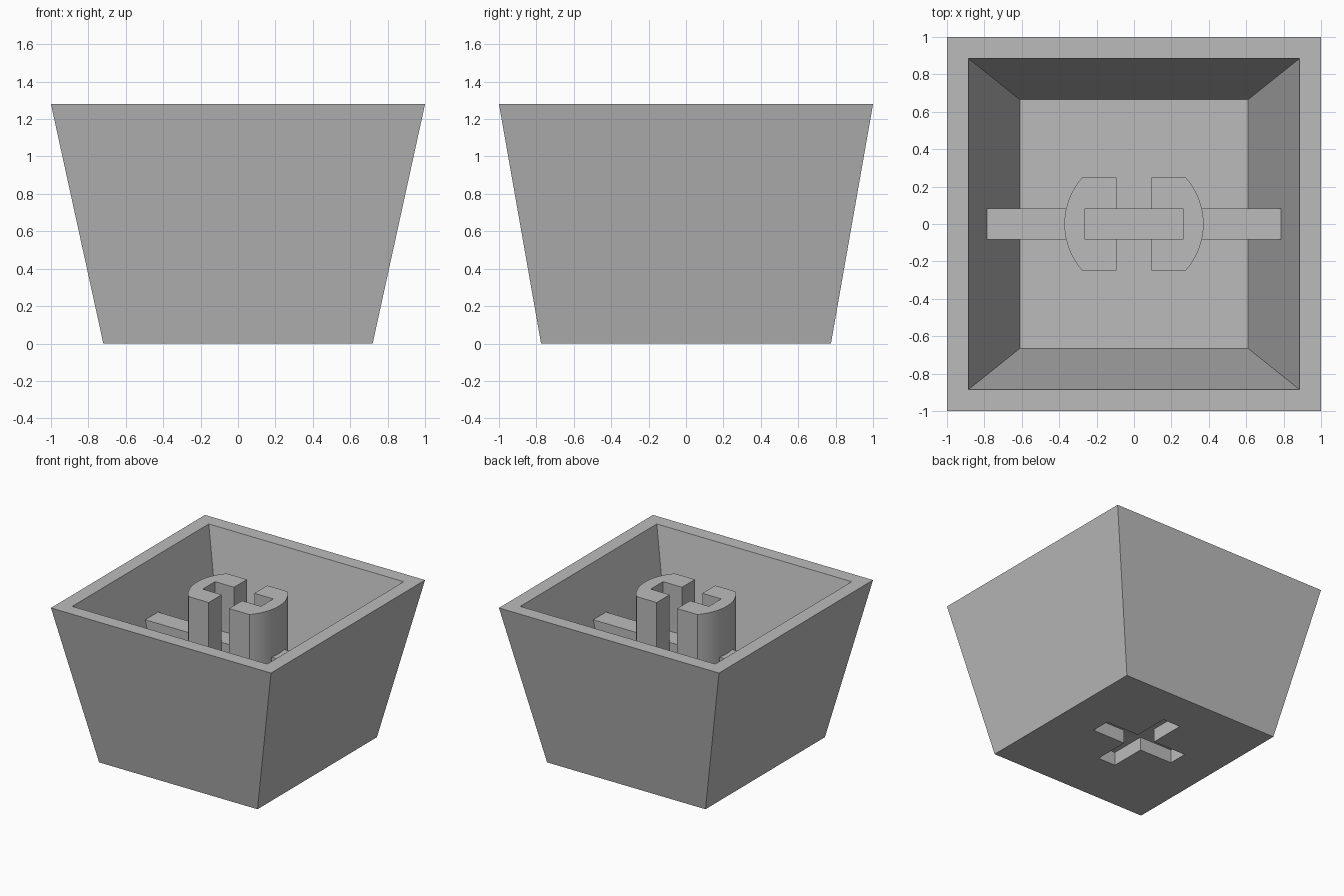
import bpy, bmesh, math

old = bpy.data.objects.get("Cube")
if old:
    bpy.data.objects.remove(old, do_unlink=True)

HEIGHT, FLOOR = 1.28, 0.21

grey = bpy.data.materials.new("plain grey")
grey.use_nodes = True
grey.diffuse_color = (0.5, 0.5, 0.5, 1)
grey.node_tree.nodes["Principled BSDF"].inputs["Base Color"].default_value = (0.5, 0.5, 0.5, 1)


def finish(name, bm):
    bmesh.ops.recalc_face_normals(bm, faces=bm.faces)
    mesh = bpy.data.meshes.new(name)
    bm.to_mesh(mesh)
    bm.free()
    mesh.materials.append(grey)
    obj = bpy.data.objects.new(name, mesh)
    bpy.context.collection.objects.link(obj)
    return obj


def lofted_rectangles(name, sections):
    """Closed solid through rectangles given as (half x, half y, z)."""
    bm = bmesh.new()
    rings = [[bm.verts.new((sx * hx, sy * hy, z))
              for sx, sy in ((-1, -1), (1, -1), (1, 1), (-1, 1))]
             for hx, hy, z in sections]
    for low, high in zip(rings, rings[1:]):
        for i in range(4):
            j = (i + 1) % 4
            bm.faces.new((low[i], low[j], high[j], high[i]))
    bm.faces.new(rings[0])
    bm.faces.new(rings[-1])
    return finish(name, bm)


def prism(name, outline, z0, z1):
    bm = bmesh.new()
    face = bm.faces.new([bm.verts.new((x, y, z0)) for x, y in outline])
    top = bmesh.ops.extrude_face_region(bm, geom=[face])["geom"]
    bmesh.ops.translate(bm, vec=(0, 0, z1 - z0),
                        verts=[v for v in top if isinstance(v, bmesh.types.BMVert)])
    return finish(name, bm)


def activate(obj):
    bpy.ops.object.select_all(action='DESELECT')
    obj.select_set(True)
    bpy.context.view_layer.objects.active = obj


# Tapered hollow shell, open at the top
shell = lofted_rectangles("shell", [
    (0.72, 0.775, 0), (1, 1, HEIGHT),
    (0.886, 0.886, HEIGHT), (0.61, 0.665, FLOOR)])

# Cross-shaped recess in the underside
arm, half, shift = 0.38, 0.08, 0.06
quarter = [(arm, -half), (arm, half), (half, half)]
cross = []
for turn in range(4):
    c, s = round(math.cos(turn * math.pi / 2)), round(math.sin(turn * math.pi / 2))
    cross += [(c * x - s * y, s * x + c * y + shift) for x, y in quarter]
cutter = prism("cross_cutter", cross, -0.1, 0.11)
cutter.hide_render = True
cut = shell.modifiers.new("cross recess", 'BOOLEAN')
cut.operation = 'DIFFERENCE'
cut.solver = 'EXACT'
cut.object = cutter
activate(shell)
bpy.ops.object.modifier_apply(modifier=cut.name)
bpy.data.objects.remove(cutter, do_unlink=True)

# Cross rib from wall to wall
lofted_rectangles("cross_rib", [(0.625, 0.083, FLOOR - 0.01), (0.8, 0.083, 0.89)])

# Split stem: two C-shaped halves with a round outer side
radius, flat, gap, slot_x, slot_y = 0.372, 0.248, 0.0925, 0.265, 0.08
limit, steps = math.asin(flat / radius), 20
angles = [limit * (2 * i / steps - 1) for i in range(steps + 1)]
outline = [(gap, -flat)]
outline += [(radius * math.cos(a), radius * math.sin(a)) for a in angles]
outline += [(gap, flat), (gap, slot_y), (slot_x, slot_y),
            (slot_x, -slot_y), (gap, -slot_y)]
for name, side in (("left_stem_half", 1), ("right_stem_half", -1)):
    stem = prism(name, [(side * x, y) for x, y in outline], FLOOR - 0.01, HEIGHT)
    activate(stem)
    bpy.ops.object.shade_smooth_by_angle(angle=math.radians(25))
